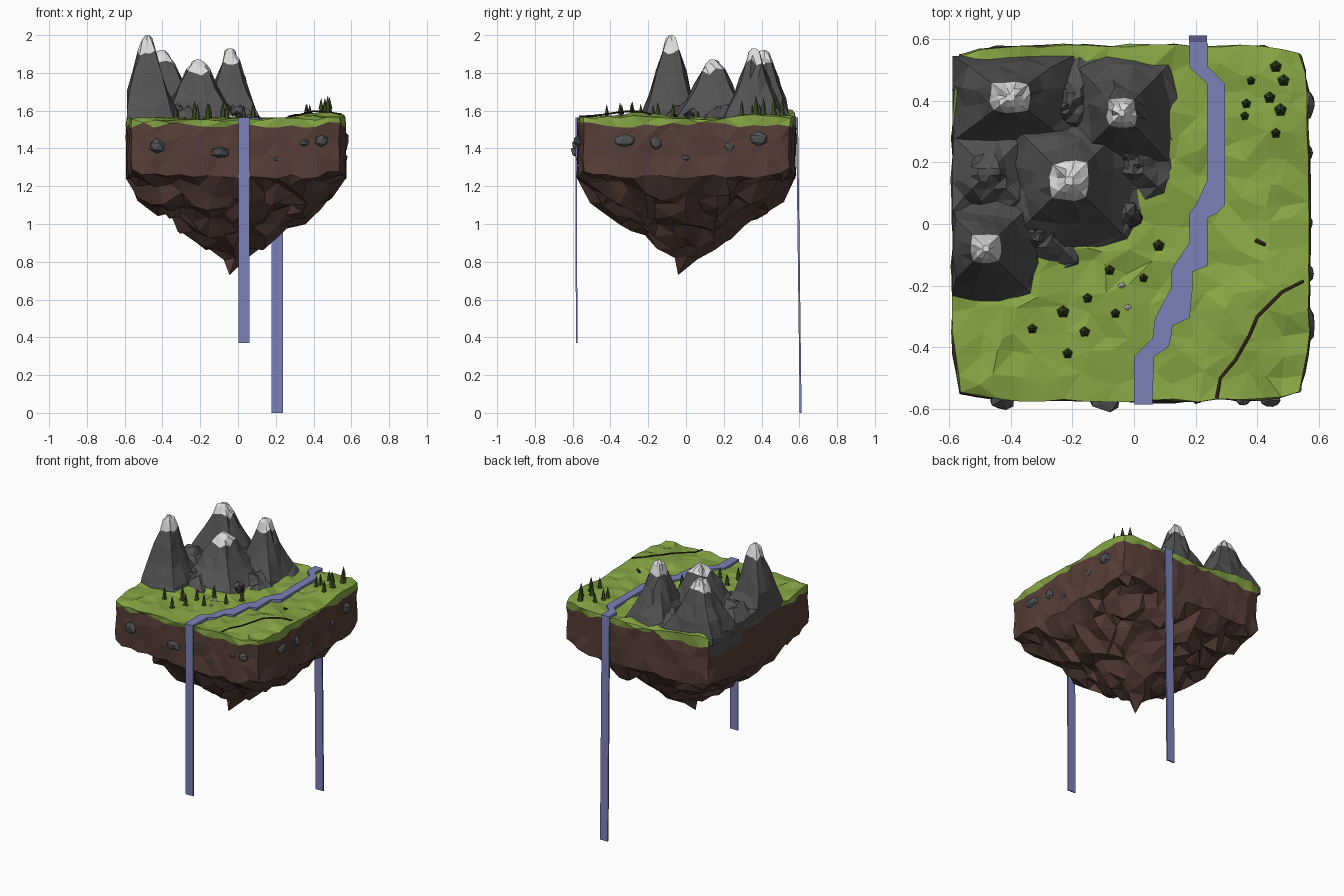
import bpy, bmesh, math, random
from mathutils import Vector, Matrix

if "Cube" in bpy.data.objects:
    bpy.data.objects.remove(bpy.data.objects["Cube"])

random.seed(7)
R = random.uniform


def mat(name, r, g, b):
    m = bpy.data.materials.new(name)
    m.diffuse_color = (r, g, b, 1)
    m.use_nodes = True
    m.node_tree.nodes["Principled BSDF"].inputs["Base Color"].default_value = m.diffuse_color
    return m


SOIL = mat("soil brown", .095, .048, .038)
GRASS = mat("grass green", .24, .385, .058)
ROCK = mat("mountain grey", .085, .085, .085)
SNOW = mat("snow white", .72, .72, .72)
WATER = mat("water blue", .2, .22, .48)
TREE = mat("tree green", .045, .075, .015)
STONE = mat("stone grey", .08, .085, .09)
DARK = mat("dark wood", .04, .018, .013)
CAVE = mat("cave dark", .025, .025, .025)


def finish(name, bm, *mats):
    bmesh.ops.recalc_face_normals(bm, faces=bm.faces)
    me = bpy.data.meshes.new(name)
    bm.to_mesh(me)
    bm.free()
    for m in mats:
        me.materials.append(m)
    ob = bpy.data.objects.new(name, me)
    bpy.context.collection.objects.link(ob)
    return ob


def interp(pts, t):
    for (a, u), (b, v) in zip(pts, pts[1:]):
        if t <= b:
            return u + (v - u) * max(0, (t - a) / (b - a))
    return pts[-1][1]


# river banks: y, left x, right x
BANKS = [(-.58, 0, .06), (-.43, 0, .065), (-.40, .03, .11), (-.37, .06, .12), (-.33, .065, .125),
         (-.305, .068, .18), (-.21, .12, .19), (-.155, .12, .19), (-.135, .13, .24),
         (-.06, .18, .24), (.02, .18, .24), (.035, .18, .27), (.06, .2, .295), (.14, .237, .295),
         (.455, .237, .295), (.51, .18, .24), (.585, .18, .24)]
CENTRE = [(y, (a + b) / 2) for y, a, b in BANKS]
RIVER_Z = 1.564


def ground(x, y):
    def hill(cx, cy, h, s):
        return h * math.exp(-((x - cx) ** 2 + (y - cy) ** 2) / s ** 2)
    away = min(1, max(0, abs(x - interp(CENTRE, y)) - .07) / .12)
    h = .008 + hill(.43, .4, .03, .18) + hill(.4, -.27, .03, .18) + hill(-.5, .5, .05, .2)
    return 1.55 + away * h


# island block: grass cap, soil walls and hanging underside
X0, X1, Y0, Y1, ZB, ZT = -.585, .565, -.572, .577, 1.25, 1.55
UNDER = [(0, .73), (.08, .84), (.2, .925), (.3, 1.0), (.42, 1.08), (.5, 1.13), (.57, 1.2), (.7, 1.26)]
bm = bmesh.new()
bmesh.ops.create_cube(bm, size=1)
for v in bm.verts:
    v.co = ((X0 + X1) / 2 + v.co.x * (X1 - X0), (Y0 + Y1) / 2 + v.co.y * (Y1 - Y0),
            ZT if v.co.z > 0 else ZB)
flat = [e for e in bm.edges if abs(e.verts[0].co.z - e.verts[1].co.z) < .01]
bmesh.ops.subdivide_edges(bm, edges=flat, cuts=15, use_grid_fill=True)
for z in (1.53, 1.46, 1.36):
    bmesh.ops.bisect_plane(bm, geom=bm.verts[:] + bm.edges[:] + bm.faces[:],
                           plane_co=(0, 0, z), plane_no=(0, 0, 1))
for f in bm.faces:
    c = f.calc_center_median()
    f.material_index = int(c.z > 1.531)
    if c.x < X0 + .001 and c.y > -.24 and c.z > (1.46 if c.y > .25 else 1.531):
        f.material_index = 2          # mountain rock spilling over the left wall
for v in bm.verts:
    x, y, z = v.co
    rim = min(x - X0, X1 - x, y - Y0, Y1 - y) < .001
    r = math.hypot(x + .01, y - .0025)
    corner = max(0, r - .7) / .11     # 0 along the sides, 1 at the corners
    if z > ZT - .001:
        j = .006 if rim else .024
        x, y = x + R(-j, j), y + R(-j, j)
        z = ground(x, y) + R(-.012, .01)
    elif z < ZB + .001:
        if rim:
            x, y = x + R(-.01, .01), y + R(-.01, .01)
            z += R(-.012, .012) + .035 * corner
        else:
            z = min(1.235, interp(UNDER, r)) + (R(-.05, .05) if r > .05 else 0)
            x, y = x + R(-.025, .025) - .03 * (r < .05), y + R(-.025, .025) - .02 * (r < .05)
    else:
        z += R(-.022, .01)
        x, y = x + R(-.01, .008), y + R(-.008, .008)
    pull = 1 - .045 * corner if rim else 1
    v.co = (x * pull, y * pull, z)
bmesh.ops.triangulate(bm, faces=bm.faces)
finish("island", bm, SOIL, GRASS, ROCK)


# mountains: squarish ringed cones, cut flat at the island edge
PROFILE = [(0, 1.1), (.09, .95), (.33, .68), (.56, .48), (.8, .29), (.93, .18), (1, .06)]


def mountain(name, cx, cy, rx, ry, top, n=12):
    bm = bmesh.new()
    rings, base = [], 1.545
    for h, r in PROFILE:
        ring = []
        for i in range(n):
            a = 2 * math.pi * (i + .5) / n
            c, s = math.cos(a), math.sin(a)
            k = r / (c ** 6 + s ** 6) ** (1 / 6) * R(.93, 1.07)
            z = base + (top - base) * h + (R(-.02, .02) if 0 < h < 1 else 0)
            ring.append(bm.verts.new((max(-.588, cx + rx * k * c), min(.545, cy + ry * k * s), z)))
        rings.append(ring)
    snowy = top > 1.8
    for a, b in zip(rings, rings[1:]):
        for i in range(n):
            j = (i + 1) % n
            f = bm.faces.new((a[i], a[j], b[j], b[i]))
            f.material_index = int(snowy and (b is rings[-1] or b is rings[-2]))
    bm.faces.new(rings[-1]).material_index = int(snowy)
    bm.faces.new(rings[0][::-1])
    bmesh.ops.triangulate(bm, faces=[f for f in bm.faces if len(f.verts) == 4])
    finish(name, bm, ROCK, SNOW)


mountain("mountain_tall", -.48, -.08, .165, .165, 2.0)
mountain("mountain_middle", -.21, .14, .215, .215, 1.87)
mountain("mountain_right", -.04, .36, .16, .165, 1.93)
mountain("mountain_back", -.40, .41, .225, .17, 1.92)
mountain("foothill_left", -.47, .17, .2, .2, 1.69)
mountain("foothill_back", -.21, .40, .14, .15, 1.66)
mountain("foothill_front", -.3, -.02, .13, .12, 1.63)
mountain("foothill_right", -.01, .2, .14, .13, 1.62)


def lump(bm, loc, scale, jitter=.2, sub=1):
    vs = bmesh.ops.create_icosphere(bm, subdivisions=sub, radius=1)["verts"]
    for v in vs:
        k = R(1 - jitter, 1 + jitter)
        v.co = [l + c * s * k for l, c, s in zip(loc, v.co, scale)]


# cave mouth with stone surround at the mountain foot
for name, m, s, d in (("cave_surround", ROCK, .05, 0), ("cave_mouth", CAVE, .036, .026)):
    bm = bmesh.new()
    lump(bm, (0, 0, 0), (.035, s, s), .06)
    bmesh.ops.transform(bm, matrix=Matrix.Translation((-.025 + d * .83, .035 - d * .55, 1.565))
                        @ Matrix.Rotation(-.58, 4, 'Z'), verts=bm.verts)
    finish(name, bm, m)

# stones stuck in the front and right walls: along, height, half length, half height
bm = bmesh.new()
for x, z, a, b in [(-.43, 1.41, .045, .04), (-.095, 1.38, .055, .035), (.35, 1.43, .025, .02),
                   (.44, 1.44, .035, .03), (.205, 1.345, .018, .012)]:
    lump(bm, (x, Y0, z), (a, a * .7, b))
for y, z, a, b in [(-.33, 1.44, .065, .035), (-.16, 1.43, .03, .035), (0, 1.35, .027, .02),
                   (.23, 1.41, .03, .03), (.385, 1.45, .045, .04)]:
    lump(bm, (X1, y, z), (min(.024, a * .6), a, b))
finish("wall_stones", bm, STONE)

# river surface
bm = bmesh.new()
rows = [[bm.verts.new((x, y, RIVER_Z)) for x in (a, b)] for y, a, b in BANKS]
for p, q in zip(rows, rows[1:]):
    bm.faces.new((p[0], p[1], q[1], q[0]))
river = bmesh.ops.extrude_face_region(bm, geom=bm.faces[:])
for v in [g for g in river["geom"] if isinstance(g, bmesh.types.BMVert)]:
    v.co.z -= .02
finish("river", bm, WATER)


# waterfalls: thin slabs, optionally leaning outward
def waterfall(name, x0, x1, y_top, y_low, z_low, t):
    bm = bmesh.new()
    bmesh.ops.create_cube(bm, size=1)
    for v in bm.verts:
        up = v.co.z > 0
        v.co = (x0 if v.co.x < 0 else x1, (y_top if up else y_low) + v.co.y * t,
                RIVER_Z if up else z_low)
    finish(name, bm, WATER)


waterfall("front_waterfall", .002, .062, -.582, -.579, .37, .008)
waterfall("back_waterfall", .178, .237, .588, .607, 0, .01)

# conifers: two stacked five-sided cones
SPOTS = [(.08, -.07), (-.08, -.15), (.03, -.175), (-.15, -.24), (-.23, -.285), (-.06, -.29),
         (-.33, -.34), (-.16, -.35), (-.215, -.42), (.46, .51), (.38, .465), (.485, .465),
         (.44, .41), (.365, .39), (.475, .37), (.36, .35), (.46, .295)]
bm = bmesh.new()
for x, y in SPOTS:
    s, z = R(.85, 1.15), ground(x, y) - .005
    for r, lo, hi in ((.019, 0, .05), (.014, .03, .085)):
        bmesh.ops.create_cone(bm, cap_ends=True, segments=5, radius1=r * s, radius2=.001,
                              depth=(hi - lo) * s,
                              matrix=Matrix.Translation((x, y, z + (lo + hi) / 2 * s)))
finish("trees", bm, TREE)

# low dark wall winding over the front right corner
PATH = [(.55, -.185), (.48, -.22), (.44, -.26), (.40, -.30), (.375, -.36), (.33, -.44),
        (.28, -.5), (.268, -.565)]
cu = bpy.data.curves.new("low_wall", 'CURVE')
cu.dimensions = '3D'
cu.bevel_depth, cu.bevel_resolution = .005, 0
sp = cu.splines.new('POLY')
sp.points.add(len(PATH) - 1)
for p, (x, y) in zip(sp.points, PATH):
    p.co = (x, y, ground(x, y) + .01, 1)
cu.materials.append(DARK)
bpy.context.collection.objects.link(bpy.data.objects.new("low_wall", cu))

# fallen log and pale boulders
bm = bmesh.new()
bmesh.ops.create_cone(bm, cap_ends=True, segments=6, radius1=.008, radius2=.006, depth=.035,
                      matrix=Matrix.Translation((.41, -.06, ground(.41, -.06) + .01))
                      @ Matrix.Rotation(1.3, 4, Vector((.5, 1, 0))))
finish("log", bm, DARK)
bm = bmesh.new()
for x, y in ((-.04, -.2), (-.02, -.27)):
    lump(bm, (x, y, ground(x, y) + .008), (.013, .01, .012))
finish("pale_boulders", bm, SNOW)
